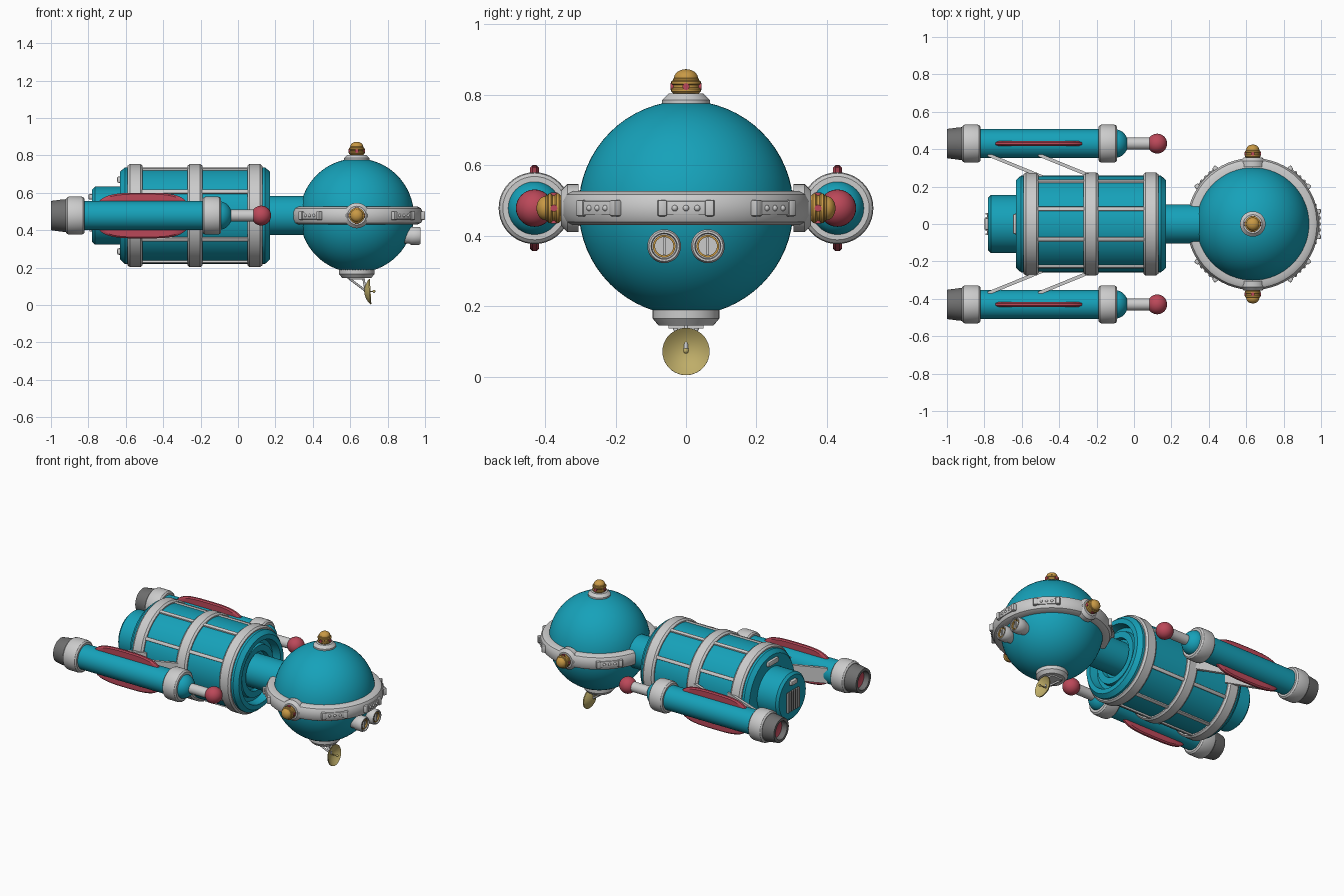
import bpy, bmesh, math
from mathutils import Vector, Matrix

if "Cube" in bpy.data.objects:
    bpy.data.objects.remove(bpy.data.objects["Cube"])

ZC, SX, PY = 0.478, 0.635, 0.43      # axis height, ball centre x, pod offset


def material(name, col):
    m = bpy.data.materials.new(name)
    m.diffuse_color = (*col, 1)
    m.use_nodes = True
    m.node_tree.nodes["Principled BSDF"].inputs["Base Color"].default_value = m.diffuse_color
    return m


TEAL = material("teal", (0.008, 0.36, 0.49))
RED = material("red", (0.5, 0.065, 0.1))
GOLD = material("gold", (0.58, 0.32, 0.06))
BRASS = material("brass", (0.52, 0.42, 0.14))
DARK = material("dark_grey", (0.16, 0.16, 0.16))


def finish(name, bm, mat, matrix=Matrix()):
    bmesh.ops.remove_doubles(bm, verts=bm.verts, dist=1e-5)
    bmesh.ops.recalc_face_normals(bm, faces=bm.faces)
    me = bpy.data.meshes.new(name)
    bm.to_mesh(me)
    bm.free()
    ob = bpy.data.objects.new(name, me)
    bpy.context.collection.objects.link(ob)
    ob.matrix_world = matrix
    if mat:
        me.materials.append(mat)
    bpy.ops.object.select_all(action='DESELECT')
    ob.select_set(True)
    bpy.context.view_layer.objects.active = ob
    bpy.ops.object.shade_smooth_by_angle(angle=math.radians(32))
    return ob


def frame(loc, axis):
    q = Vector((0, 0, 1)).rotation_difference(Vector(axis))
    return Matrix.Translation(loc) @ q.to_matrix().to_4x4()


def lathe(name, prof, loc, axis, mat=None, seg=40, closed=False):
    """Turn (radius, height) points around an axis."""
    bm = bmesh.new()
    rings = [[bm.verts.new((r * math.cos(2 * math.pi * i / seg), r * math.sin(2 * math.pi * i / seg), h))
              for i in range(seg)] for r, h in prof]
    pairs = list(zip(rings, rings[1:])) + ([(rings[-1], rings[0])] if closed else [])
    for a, b in pairs:
        for i in range(seg):
            j = (i + 1) % seg
            bm.faces.new((a[i], a[j], b[j], b[i]))
    return finish(name, bm, mat, frame(loc, axis))


def box(name, size, matrix, mat=None, bevel=0.0):
    bm = bmesh.new()
    bmesh.ops.create_cube(bm, size=1, matrix=Matrix.Diagonal((*size, 1)))
    if bevel:
        bmesh.ops.bevel(bm, geom=bm.edges[:], offset=bevel, segments=2, profile=0.5, affect='EDGES')
    return finish(name, bm, mat, matrix)


def rod(name, a, b, r, mat=None, seg=12):
    a, b = Vector(a), Vector(b)
    h = (b - a).length
    return lathe(name, [(0, 0), (r, 0), (r, h), (0, h)], a, b - a, mat, seg)


def arc(r, n=10, start=0, end=90, h0=0.0, squash=1.0):
    return [(max(0, r * math.cos(t)), h0 + squash * r * math.sin(t)) for t in
            (math.radians(start + (end - start) * i / n) for i in range(n + 1))]


X, Z = (1, 0, 0), (0, 0, 1)
C = Vector((SX, 0, ZC))
O = Vector((0, 0, ZC))

# Ball cabin with belt
lathe("cabin_ball", arc(0.305, 32, -90, 90), C, Z, TEAL, 64)
lathe("cabin_belt", [(0.29, -0.048), (0.325, -0.048), (0.343, -0.039), (0.353, -0.02), (0.353, 0.02),
                     (0.343, 0.039), (0.325, 0.048), (0.29, 0.048)], C, Z, None, 64, True)

# Raised blocks on the belt
for a in (0, 45, 135, 225, 315):
    M = Matrix.Translation(C) @ Matrix.Rotation(math.radians(a), 4, 'Z')
    box("belt_block", (0.03, 0.15, 0.04), M @ Matrix.Translation((0.342, 0, 0)), None, 0.004)
    for s in (-1, 1):
        end = Matrix.Translation((0.348, 0.068 * s, 0)) @ Matrix.Rotation(-0.1 * s, 4, 'Z')
        box("belt_block_end", (0.032, 0.026, 0.046), M @ end, None, 0.005)
    for y in (-0.032, 0, 0.032):
        lathe("belt_stud", arc(0.009, 5), M @ Vector((0.355, y, 0)), M.to_3x3() @ Vector(X), None, 12)

# Gold beacons on collars: top and both sides
knob = [(0, 0), (0.036, 0), (0.042, 0.006), (0.042, 0.013), (0.037, 0.017), (0.037, 0.024), (0.042, 0.028),
        (0.042, 0.035), (0.037, 0.038), (0.037, 0.042)] + arc(0.034, 8, 0, 90, 0.044, 0.75)
for d, base in (((0, 0, 1), 0.295), ((0, 1, 0), 0.325), ((0, -1, 0), 0.325)):
    d = Vector(d)
    lathe("beacon_collar", [(0, -0.02), (0.068, -0.02), (0.068, 0.012), (0.05, 0.03), (0, 0.03)],
          C + d * base, d)
    lathe("beacon", knob, C + d * (base + 0.03), d, GOLD, 32)
    side = d.cross(Vector(X))
    for u in (Vector(X), -Vector(X), side, -side):
        p = C + d * (base + 0.05)
        rod("beacon_lamp", p + u * 0.03, p + u * 0.044, 0.01, RED)

# Headlights
for s in (-1, 1):
    p = Vector((0, 0.062 * s, 0.37))
    lathe("headlight", [(0, 0.86), (0.04, 0.86), (0.042, 0.915), (0.048, 0.925), (0.048, 0.967), (0.043, 0.977),
                        (0.037, 0.977), (0.035, 0.962), (0, 0.962)], p, X, None, 32)
    lathe("headlight_ring", [(0.026, 0.955), (0.026, 0.972), (0.032, 0.972), (0.032, 0.955)], p, X, GOLD, 32, True)
    box("headlight_bar", (0.012, 0.008, 0.05), Matrix.Translation(p + Vector((0.967, 0, 0))))

# Dish antenna under the ball
lathe("dish_collar", [(0, 0.145), (0.078, 0.145), (0.095, 0.165), (0.095, 0.2), (0, 0.2)], (SX, 0, 0), Z)
box("dish_mount", (0.08, 0.1, 0.012), Matrix.Translation((SX, 0, 0.142)))
bowl = [(0.067 * i / 8, 0.028 * (i / 8) ** 2) for i in range(9)]
lathe("dish", bowl + [(r, h + 0.006) for r, h in reversed(bowl)], (0.675, 0, 0.069), (1, 0, 0.06), BRASS)
rod("dish_feed", (0.675, 0, 0.071), (0.725, 0, 0.073), 0.003, BRASS)
lathe("dish_feed_tip", arc(0.008, 8, -90, 90), (0.727, 0, 0.073), X, BRASS, 16)
for x, y in ((0.59, 0.035), (0.59, -0.035), (0.67, 0)):
    rod("dish_strut", (x, y, 0.145), (0.683, 0, 0.075), 0.006)

# Main hull, neck and tail, recessed at the front
lathe("neck", [(0, 0.1), (0.105, 0.1), (0.105, 0.38), (0, 0.38)], O, X, TEAL)
lathe("hull", [(0, -0.63), (0.235, -0.63), (0.258, -0.605), (0.258, 0.145), (0.235, 0.17), (0.205, 0.17),
               (0.195, 0.12), (0.17, 0.12), (0.165, 0.145), (0.125, 0.145), (0.12, 0.12), (0, 0.12)],
      O, X, TEAL, 64)
lathe("tail", [(0, -0.78), (0.14, -0.78), (0.155, -0.765), (0.155, -0.62), (0, -0.62)], O, X, TEAL, 48)
for x in (-0.55, -0.23, 0.09):
    lathe("hull_band", [(0.25, -0.04), (0.266, -0.04), (0.276, -0.028), (0.276, 0.028), (0.266, 0.04),
                        (0.25, 0.04)], O + Vector((x, 0, 0)), X, None, 64, True)
for a in (29, 72, 108, 151, 209, 252, 288, 331):
    M = Matrix.Translation(O) @ Matrix.Rotation(math.radians(a), 4, 'X')
    box("hull_rail", (0.66, 0.022, 0.022), M @ Matrix.Translation((-0.23, 0.257, 0)), None, 0.003)

# Rear grille and handles
box("grille_frame", (0.014, 0.12, 0.13), Matrix.Translation((-0.78, 0, ZC - 0.02)), DARK)
for i in range(6):
    box("grille_slat", (0.02, 0.01, 0.13), Matrix.Translation((-0.783, -0.055 + 0.022 * i, ZC - 0.02)))
box("tail_latch", (0.04, 0.064, 0.03), Matrix.Translation((-0.78, 0, ZC + 0.1)), None, 0.008)
for s in (-1, 1):
    box("hull_handle", (0.03, 0.11, 0.035), Matrix.Translation((-0.632, 0, ZC + 0.192 * s)), None, 0.01)

# Side pods
for s in (-1, 1):
    p = Vector((0, PY * s, ZC))
    lathe("pod_body", [(0, -0.85), (0.078, -0.85), (0.078, -0.1)] + arc(0.076, 8, 0, 90, -0.1, 0.9), p, X, TEAL)
    for x in (-0.87, -0.14):
        lathe("pod_band", [(0.07, -0.05), (0.09, -0.05), (0.099, -0.042), (0.102, -0.03), (0.102, 0.03),
                           (0.099, 0.042), (0.09, 0.05), (0.07, 0.05)], p + Vector((x, 0, 0)), X, None, 40, True)
    lathe("pod_nozzle", [(0.07, -0.9), (0.088, -0.9), (0.087, -0.935), (0.078, -1), (0.06, -1), (0.055, -0.95)],
          p, X, DARK, 40, True)
    lathe("nozzle_glow", [(0, -0.945), (0.06, -0.965), (0.06, -0.93), (0, -0.93)], p, X, RED)
    rod("pod_rod", p + Vector((-0.06, 0, 0)), p + Vector((0.1, 0, 0)), 0.032, None, 24)
    lathe("pod_tip", arc(0.053, 16, -90, 90), p + Vector((0.124, 0, 0)), X, RED, 32)

    # Fin: rounded plate through the pod, thinner at its rim
    bm = bmesh.new()
    layers = []
    for y, k in ((-0.006, 1), (-0.013, 0.94), (0.013, 0.94), (0.006, 1)):
        loop = []
        for i in range(48):
            c, d = math.cos(2 * math.pi * i / 48), math.sin(2 * math.pi * i / 48)
            loop.append(bm.verts.new((k * 0.25 * math.copysign(abs(c) ** 0.6, c), y,
                                      k * 0.122 * math.copysign(abs(d) ** 0.6, d))))
        layers.append(loop)
    for a, b in ((0, 1), (2, 3), (3, 0)):
        for i in range(48):
            j = (i + 1) % 48
            bm.faces.new((layers[a][i], layers[a][j], layers[b][j], layers[b][i]))
    bm.faces.new(layers[1])
    bm.faces.new(layers[2])
    finish("pod_fin", bm, RED, Matrix.Translation(p + Vector((-0.51, 0, 0))))

    # Slanted plates joining pod and hull
    for x in (-0.78, -0.51):
        a, b = Vector((x, 0.37 * s, ZC)), Vector((x + 0.29, 0.252 * s, ZC))
        turn = Matrix.Rotation(math.atan2(b.y - a.y, b.x - a.x), 4, 'Z')
        box("pod_strut", ((b - a).length, 0.018, 0.1), Matrix.Translation((a + b) / 2) @ turn)
